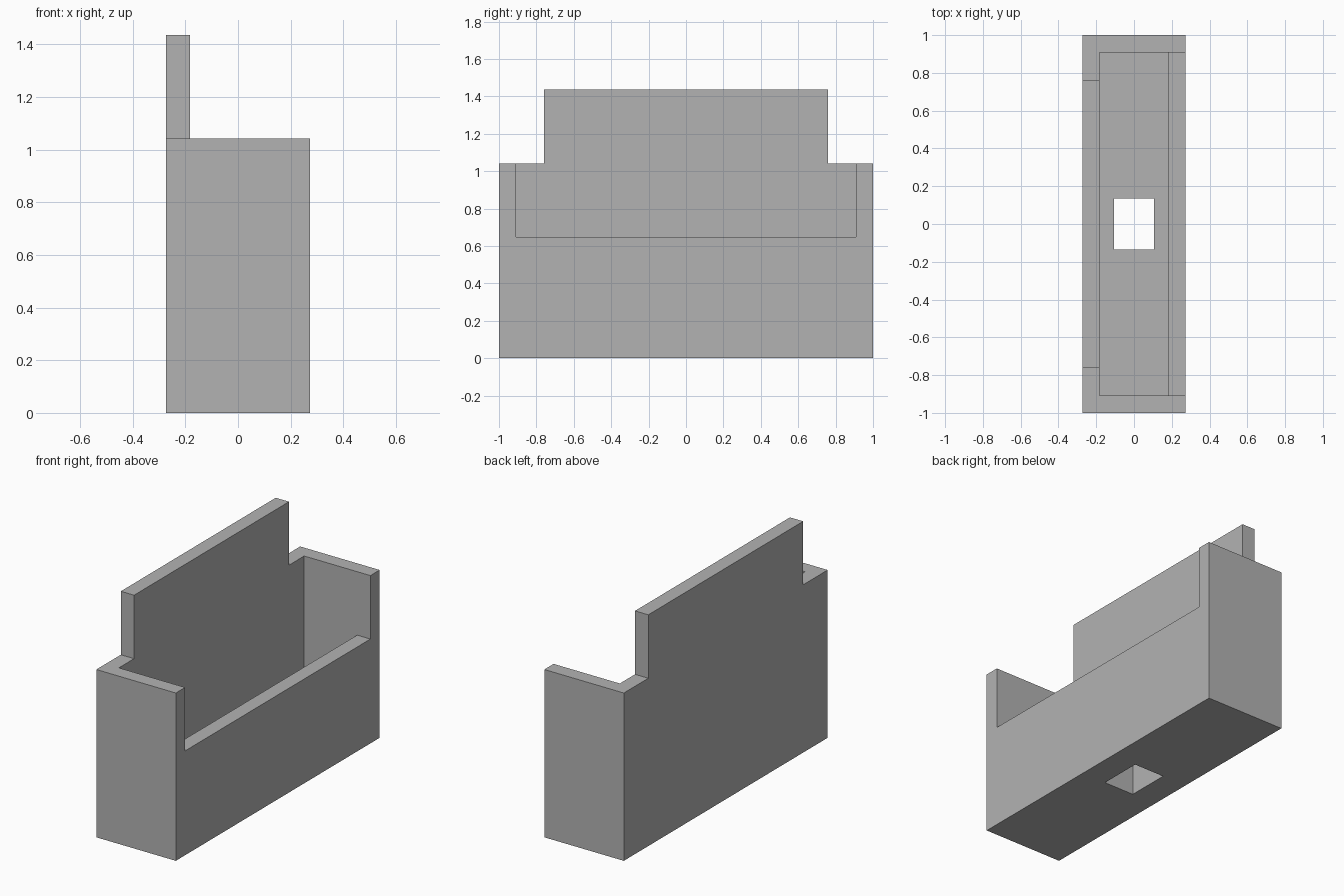
import bpy
import bmesh
from mathutils import Vector

if "Cube" in bpy.data.objects:
    bpy.data.objects.remove(bpy.data.objects["Cube"], do_unlink=True)

HALF_X, HALF_Y, WALL = 0.273, 1.0, 0.091
FLOOR, LIP, SIDE, TOP = 0.255, 0.648, 1.042, 1.436
PANEL_Y = 0.76
IN_X, IN_Y = HALF_X - WALL, HALF_Y - WALL

grey = bpy.data.materials.new("plain grey")
grey.use_nodes = True
colour = (0.45, 0.45, 0.45, 1)
grey.diffuse_color = colour
grey.node_tree.nodes["Principled BSDF"].inputs["Base Color"].default_value = colour


def extrude_profile(name, points, offset):
    """Solid made by sweeping a flat outline along an offset."""
    bm = bmesh.new()
    face = bm.faces.new([bm.verts.new(p) for p in points])
    swept = bmesh.ops.extrude_face_region(bm, geom=[face])["geom"]
    verts = [g for g in swept if isinstance(g, bmesh.types.BMVert)]
    bmesh.ops.translate(bm, verts=verts, vec=Vector(offset))
    bmesh.ops.recalc_face_normals(bm, faces=bm.faces)
    mesh = bpy.data.meshes.new(name)
    bm.to_mesh(mesh)
    bm.free()
    mesh.materials.append(grey)
    obj = bpy.data.objects.new(name, mesh)
    bpy.context.collection.objects.link(obj)
    return obj


def cut(target, cutter):
    """Subtract the cutter, then discard it."""
    cutter.hide_render = True
    mod = target.modifiers.new(cutter.name, "BOOLEAN")
    mod.operation, mod.solver, mod.object = "DIFFERENCE", "EXACT", cutter
    bpy.context.view_layer.objects.active = target
    bpy.ops.object.modifier_apply(modifier=mod.name)
    bpy.data.objects.remove(cutter, do_unlink=True)


# Stepped silhouette: the box with the raised panel above it
half = [(HALF_Y, 0), (HALF_Y, SIDE), (PANEL_Y, SIDE), (PANEL_Y, TOP)]
outline = half + [(-y, z) for y, z in reversed(half)]
box = extrude_profile("open_box", [(-HALF_X, y, z) for y, z in outline],
                      (2 * HALF_X, 0, 0))

# Inner cavity, opening out over the low wall
section = [(-IN_X, FLOOR), (IN_X, FLOOR), (IN_X, LIP),
           (0.5, LIP), (0.5, 1.7), (-IN_X, 1.7)]
cut(box, extrude_profile("cavity_cutter", [(x, -IN_Y, z) for x, z in section],
                         (0, 2 * IN_Y, 0)))

# Rectangular hole through the floor
hx, hy = 0.105, 0.136
corners = [(-hx, -hy), (hx, -hy), (hx, hy), (-hx, hy)]
cut(box, extrude_profile("hole_cutter", [(x, y, -0.2) for x, y in corners],
                         (0, 0, 0.6)))
